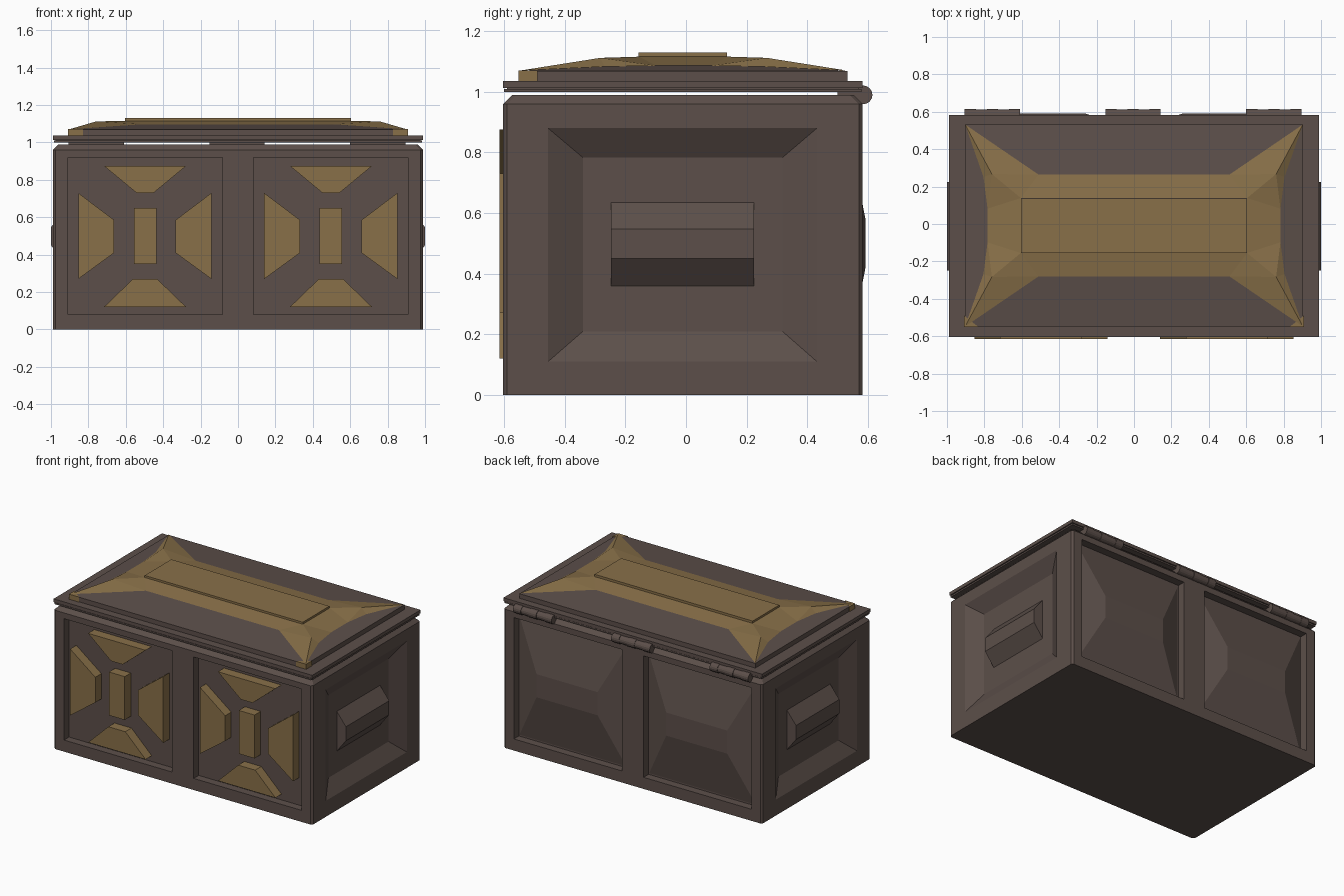
import bpy, bmesh, math
from mathutils import Vector

if "Cube" in bpy.data.objects:
    bpy.data.objects.remove(bpy.data.objects["Cube"])


def material(name, color):
    m = bpy.data.materials.new(name)
    m.diffuse_color = (*color, 1)
    m.use_nodes = True
    m.node_tree.nodes["Principled BSDF"].inputs["Base Color"].default_value = m.diffuse_color
    return m


BROWN = material("dark_brown", (0.107, 0.078, 0.068))
GOLD = material("dull_gold", (0.25, 0.163, 0.066))


def make(name, bm, mat):
    bmesh.ops.recalc_face_normals(bm, faces=bm.faces)
    me = bpy.data.meshes.new(name)
    bm.to_mesh(me)
    bm.free()
    me.materials.append(mat)
    ob = bpy.data.objects.new(name, me)
    bpy.context.collection.objects.link(ob)
    return ob


def loft(bm, rings):
    """Closed solid through matching rings of points."""
    vs = [[bm.verts.new(p) for p in r] for r in rings]
    n = len(vs[0])
    for a, b in zip(vs, vs[1:]):
        for i in range(n):
            j = (i + 1) % n
            bm.faces.new((a[i], a[j], b[j], b[i]))
    bm.faces.new(vs[0])
    bm.faces.new(vs[-1])


def solid(name, rings, mat):
    bm = bmesh.new()
    loft(bm, rings)
    return make(name, bm, mat)


def rect(x0, x1, y0, y1, z):
    return [(x0, y0, z), (x1, y0, z), (x1, y1, z), (x0, y1, z)]


def box(name, x0, x1, y0, y1, z0, z1, mat):
    return solid(name, [rect(x0, x1, y0, y1, z0), rect(x0, x1, y0, y1, z1)], mat)


def xz(x0, x1, z0, z1, y):
    return [(x0, y, z0), (x1, y, z0), (x1, y, z1), (x0, y, z1)]


def yz(y0, y1, z0, z1, x):
    return [(x, y0, z0), (x, y1, z0), (x, y1, z1), (x, y0, z1)]


def oct_ring(x, y0, y1, c, z):
    return [(-x + c, y0, z), (x - c, y0, z), (x, y0 + c, z), (x, y1 - c, z),
            (x - c, y1, z), (-x + c, y1, z), (-x, y1 - c, z), (-x, y0 + c, z)]


F, B, D = -0.603, 0.583, 0.055   # front, back, recess depth

# Body with chamfered top
body = solid("chest_body", [oct_ring(0.99, F, B, 0.013, 0), oct_ring(0.99, F, B, 0.013, 0.96),
                            oct_ring(0.96, F + 0.03, B - 0.03, 0.013, 0.99)], BROWN)

# Recesses: straight panels front and back, sloped ones on the ends
bm = bmesh.new()
for s in (-1, 1):
    a, b = sorted((s * 0.083, s * 0.91))
    loft(bm, [xz(a, b, 0.08, 0.92, F - 0.1), xz(a, b, 0.08, 0.92, F + D)])
    loft(bm, [xz(a, b, 0.08, 0.92, B + 0.1), xz(a, b, 0.08, 0.92, B - D)])
    loft(bm, [yz(-0.455, 0.432, 0.11, 0.88, s * 1.1), yz(-0.455, 0.432, 0.11, 0.88, s * 0.99),
              yz(-0.34, 0.318, 0.21, 0.783, s * 0.93)])
cutter = make("recess_cutter", bm, BROWN)
cutter.hide_render = True
mod = body.modifiers.new("recesses", "BOOLEAN")
mod.operation = "DIFFERENCE"
mod.solver = "EXACT"
mod.object = cutter
bpy.context.view_layer.objects.active = body
bpy.ops.object.modifier_apply(modifier=mod.name)
bpy.data.objects.remove(cutter)

for s, side in ((-1, "left"), (1, "right")):
    cx = s * 0.497
    # Gold front ornaments: four trapezoids around a bar
    shapes = [[(-0.22, 0.875), (0.22, 0.875), (0.045, 0.73), (-0.045, 0.73)],
              [(-0.22, 0.12), (0.22, 0.12), (0.065, 0.27), (-0.065, 0.27)],
              [(-0.357, 0.27), (-0.357, 0.73), (-0.165, 0.585), (-0.165, 0.41)],
              [(0.355, 0.27), (0.355, 0.73), (0.163, 0.585), (0.163, 0.41)],
              [(-0.06, 0.35), (0.06, 0.35), (0.06, 0.65), (-0.06, 0.65)]]
    bm = bmesh.new()
    for sh in shapes:
        loft(bm, [[(cx + x, y, z) for x, z in sh] for y in (F + D + 0.005, -0.615)])
    make(side + "_front_ornament", bm, GOLD)
    # Hipped back panel
    a, b = sorted((s * 0.083, s * 0.91))
    solid(side + "_back_panel", [xz(a, b, 0.08, 0.92, B - D - 0.002),
                                 xz(a + 0.18, b - 0.18, 0.42, 0.58, 0.592)], BROWN)
    # End handle
    prof = [(0.92, 0.36), (0.93, 0.36), (1.0, 0.45), (1.0, 0.547), (0.93, 0.635), (0.92, 0.635)]
    solid(side + "_handle", [[(s * x, y, z) for x, z in prof] for y in (-0.248, 0.225)], BROWN)

# Lid plate: two layers with a fine groove
box("lid_lower_rim", -0.985, 0.985, F + 0.002, B - 0.004, 1.0, 1.01, BROWN)
box("lid_core", -0.975, 0.975, F + 0.012, B - 0.012, 1.008, 1.016, BROWN)
box("lid_plate", -0.99, 0.99, F, B, 1.013, 1.036, BROWN)

# Raised lid dome
CY = -0.008
X0, Y0, X1, Y1 = 0.903, 0.54, 0.605, 0.147
solid("lid_dome", [rect(-X0, X0, CY - Y0, CY + Y0, 1.03), rect(-X0, X0, CY - Y0, CY + Y0, 1.068),
                   rect(-X1, X1, CY - Y1, CY + Y1, 1.108)], BROWN)


# Gold lid spider: star outline resting on the dome, raised ridges to corners
def dome_z(x, y):
    t = min((X0 - abs(x)) / (X0 - X1), (Y0 - abs(y)) / (Y0 - Y1), 1)
    return 1.068 + 0.04 * t + 0.002


bm = bmesh.new()
for sx in (-1, 1):
    for sy in (-1, 1):
        def v(x, y, z=None):
            return bm.verts.new((sx * x, CY + sy * y, dome_z(x, y) if z is None else z))
        C, E, M, O = v(X0, Y0), v(0.805, 0.26), v(0.783, 0.09), v(0.783, 0)
        P, Q, K = v(X1, Y1, 1.116), v(X1, 0, 1.116), v(0.76, 0.275, 1.112)
        Bp, H, R = v(0.51, 0.272), v(0, 0.272), v(0, Y1, 1.116)
        for f in ((C, E, K), (C, K, Bp), (E, M, K), (M, P, K), (M, O, Q, P),
                  (K, P, Bp), (Bp, P, R, H)):
            fc = bm.faces.new(f)
            fc.normal_update()
bmesh.ops.remove_doubles(bm, verts=bm.verts, dist=0.0005)
spider = make("lid_gold_spider", bm, GOLD)
if spider.data.polygons[0].normal.z < 0:
    spider.data.flip_normals()

# Gold corner feet at the front of the lid, and the top bar
for s, side in ((-1, "left"), (1, "right")):
    solid(side + "_lid_corner", [[(s * 0.908, -0.552, z), (s * 0.83, -0.552, z), (s * 0.908, -0.49, z)]
                                 for z in (1.034, 1.071)], GOLD)
box("lid_top_bar", -0.605, 0.605, -0.156, 0.135, 1.10, 1.13, GOLD)

# Hinges: leaf plate and five knuckles each
for k, x0 in enumerate((-0.905, -0.152, 0.6)):
    box("hinge_leaf_%d" % k, x0, x0 + 0.295, 0.5, 0.585, 0.986, 1.002, BROWN)
    bm = bmesh.new()
    for i in range(5):
        r = 0.031 if i % 2 == 0 else 0.028
        loft(bm, [[(x0 + 0.059 * (i + e), 0.584 + r * math.cos(t * math.pi / 8),
                    0.99 + r * math.sin(t * math.pi / 8)) for t in range(16)] for e in (0, 1)])
    make("hinge_knuckles_%d" % k, bm, BROWN)
